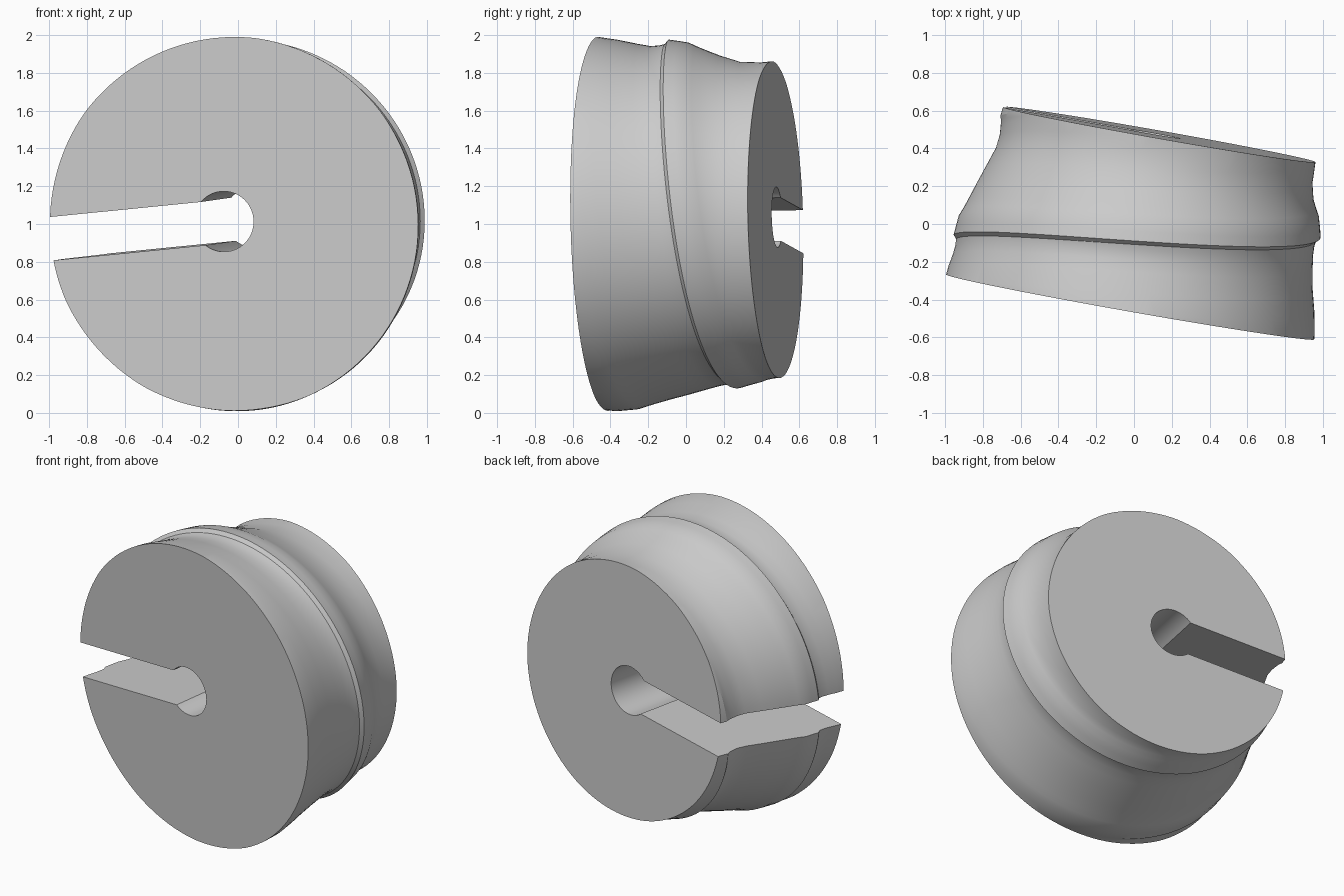
import bpy, bmesh, math
from mathutils import Vector, Matrix

cube = bpy.data.objects.get("Cube")
if cube:
    bpy.data.objects.remove(cube, do_unlink=True)

# Single plain grey
grey = bpy.data.materials.new("plain_grey")
grey.use_nodes = True
GREY = (0.6, 0.6, 0.6, 1)
grey.diffuse_color = GREY
grey.node_tree.nodes["Principled BSDF"].inputs["Base Color"].default_value = GREY

# Local frame: y runs along the tilted axis
n = Vector((0.174, 0.985, 0.025)).normalized()
e1 = n.cross(Vector((0, 0, 1))).normalized()
e2 = e1.cross(n)
frame = Matrix.Translation((0.05, -0.009, 1.012)) @ Matrix((e1, n, e2)).transposed().to_4x4()

PITCH, RIDGE, START = 0.66, 0.105, -0.225
FRONT, BACK = -0.436, 0.49
CREST = [(-0.44, 0.997), (-0.25, 0.985), (-0.06, 0.968), (0.11, 0.935),
         (0.27, 0.888), (0.4, 0.855), (0.49, 0.84)]
GROOVE = [(0, 0), (0.07, 0.011), (0.15, 0.02), (0.3, 0.031), (0.5, 0.041),
          (0.7, 0.046), (0.82, 0.044), (0.91, 0.036), (0.965, 0.025), (1, 0)]


def lerp(points, x):
    if x <= points[0][0]:
        return points[0][1]
    for (x0, y0), (x1, y1) in zip(points, points[1:]):
        if x <= x1:
            return y0 + (y1 - y0) * (x - x0) / (x1 - x0)
    return points[-1][1]


def crest(u):
    # averaged so the crest line bends softly
    return sum(lerp(CREST, u + d * 0.02) for d in range(-3, 4)) / 7


def fade(u):
    # groove flattens out towards both end faces
    return lerp([(FRONT, 0.15), (-0.15, 1), (0.3, 1), (BACK, 0.1)], u)


def make_object(name, bm):
    bmesh.ops.recalc_face_normals(bm, faces=bm.faces)
    mesh = bpy.data.meshes.new(name)
    bm.to_mesh(mesh)
    bm.free()
    mesh.materials.append(grey)
    obj = bpy.data.objects.new(name, mesh)
    bpy.context.collection.objects.link(obj)
    obj.matrix_world = frame
    return obj


# Spiral body: one ridge-and-groove section swept along a helix
section = [(0, 0), (RIDGE / 2, 0)]
section += [(RIDGE + t * (PITCH - RIDGE), d) for t, d in GROOVE]
SEG = 128
bm = bmesh.new()
rows = []
for k in range(-2 * SEG, 2 * SEG + 1):
    phi = 2 * math.pi * k / SEG
    row = []
    for s, depth in section:
        u = START + PITCH * k / SEG + s
        r = crest(u) - depth * fade(u)
        row.append(bm.verts.new((-r * math.cos(phi), u, r * math.sin(phi))))
    rows.append(row)
for a, b in zip(rows, rows[1:]):
    for j in range(len(section) - 1):
        bm.faces.new((a[j], a[j + 1], b[j + 1], b[j]))
bmesh.ops.remove_doubles(bm, verts=bm.verts, dist=0.0005)

# Flat end faces
for u, side in ((FRONT, -1), (BACK, 1)):
    bmesh.ops.bisect_plane(bm, geom=bm.verts[:] + bm.edges[:] + bm.faces[:], dist=1e-5,
                           plane_co=(0, u, 0), plane_no=(0, side, 0), clear_outer=True)
    rim = [e for e in bm.edges if e.is_boundary
           and all(abs(v.co.y - u) < 1e-4 for v in e.verts)]
    bmesh.ops.holes_fill(bm, edges=rim, sides=0)
body = make_object("spiral_body", bm)

# Keyhole cutter: round bore joined to a slightly slanted slot
R, HALF = 0.16, 0.115
gap = math.asin(HALF / R)
outline = [(-1.5, -HALF)]
for i in range(49):
    ang = -math.pi + gap + (2 * math.pi - 2 * gap) * i / 48
    outline.append((R * math.cos(ang), R * math.sin(ang)))
outline.append((-1.5, HALF))
bm = bmesh.new()
tilt = Matrix.Translation((-0.05, 0, 0.012)) @ Matrix.Rotation(-math.radians(5.6), 4, 'Y')
face = bm.faces.new([bm.verts.new(tilt @ Vector((x, -1, z))) for x, z in outline])
ext = bmesh.ops.extrude_face_region(bm, geom=[face])
bmesh.ops.translate(bm, vec=(0, 2, 0),
                    verts=[g for g in ext["geom"] if isinstance(g, bmesh.types.BMVert)])
cutter = make_object("keyhole_cutter", bm)
cutter.hide_render = True

# Cut the keyhole, then shade
bpy.ops.object.select_all(action='DESELECT')
body.select_set(True)
bpy.context.view_layer.objects.active = body
mod = body.modifiers.new("keyhole", 'BOOLEAN')
mod.operation = 'DIFFERENCE'
mod.solver = 'EXACT'
mod.object = cutter
bpy.ops.object.modifier_apply(modifier=mod.name)
bpy.data.objects.remove(cutter, do_unlink=True)
bpy.ops.object.shade_smooth_by_angle(angle=math.radians(20))
